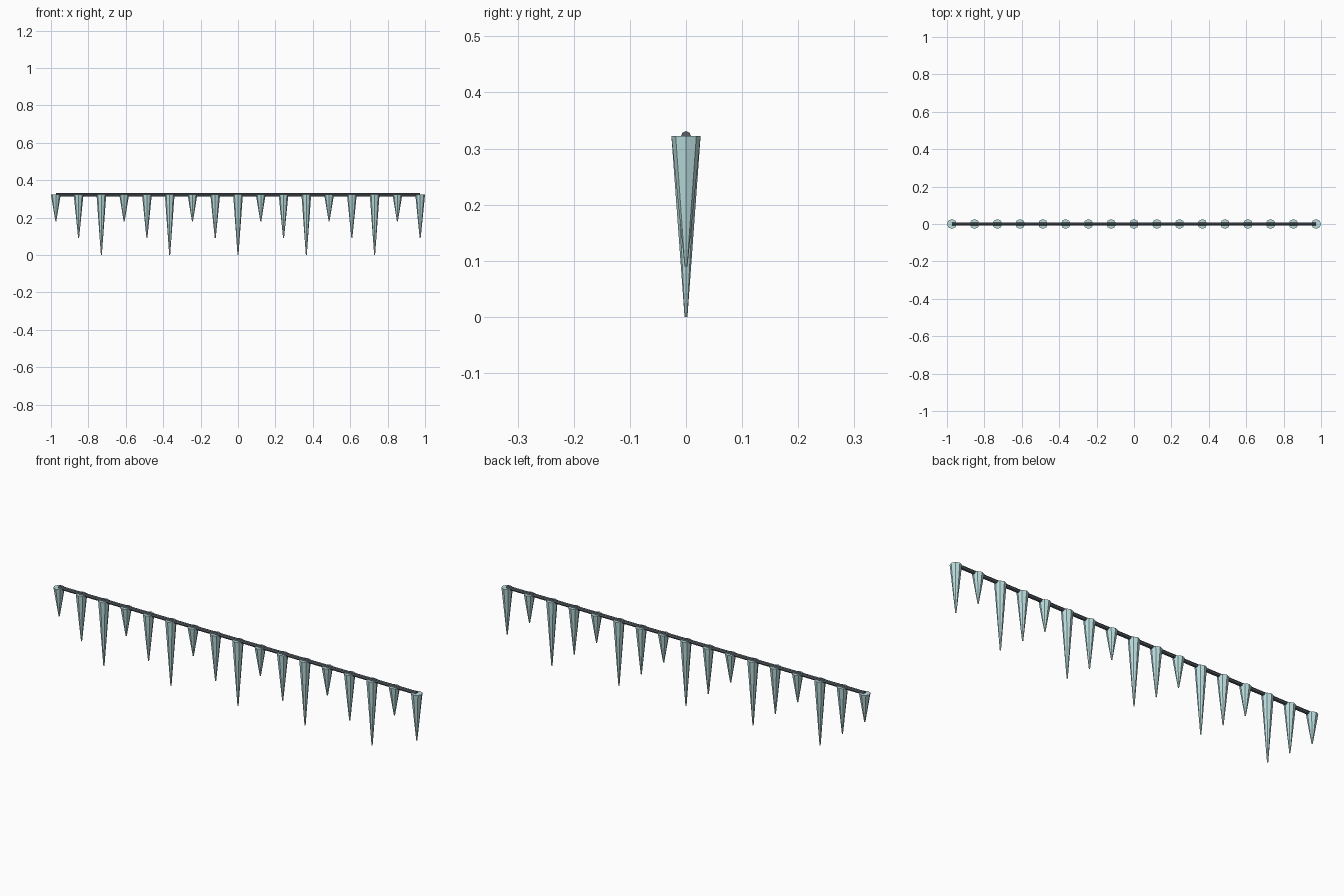
import bpy
from math import pi

if "Cube" in bpy.data.objects:
    bpy.data.objects.remove(bpy.data.objects["Cube"])

TOP = 0.322          # height of the wire axis and icicle tops
END = 0.974          # x of the outermost icicles
COUNT = 17
TIPS = (0.18, 0.09, 0.0)  # repeating tip heights: short, medium, long


def material(name, color):
    m = bpy.data.materials.new(name)
    m.diffuse_color = color
    m.use_nodes = True
    m.node_tree.nodes["Principled BSDF"].inputs["Base Color"].default_value = m.diffuse_color
    return m


ice = material("ice_teal", (0.50, 0.73, 0.74, 1))
dark = material("wire_dark", (0.10, 0.12, 0.14, 1))

# Hanging icicles: tapered eight-sided cones, narrow end down
for i in range(COUNT):
    tip = TIPS[i % 3]
    x = -END + 2 * END * i / (COUNT - 1)
    bpy.ops.mesh.primitive_cone_add(
        vertices=8, radius1=0.0026, radius2=0.026, depth=TOP - tip,
        location=(x, 0, (TOP + tip) / 2))
    icicle = bpy.context.object
    icicle.name = f"icicle_{i + 1:02d}"
    icicle.data.materials.append(ice)

# Straight wire joining the icicle tops
bpy.ops.mesh.primitive_cylinder_add(
    vertices=8, radius=0.009, depth=2 * END,
    location=(0, 0, TOP), rotation=(0, pi / 2, 0))
wire = bpy.context.object
wire.name = "wire"
wire.data.materials.append(dark)
